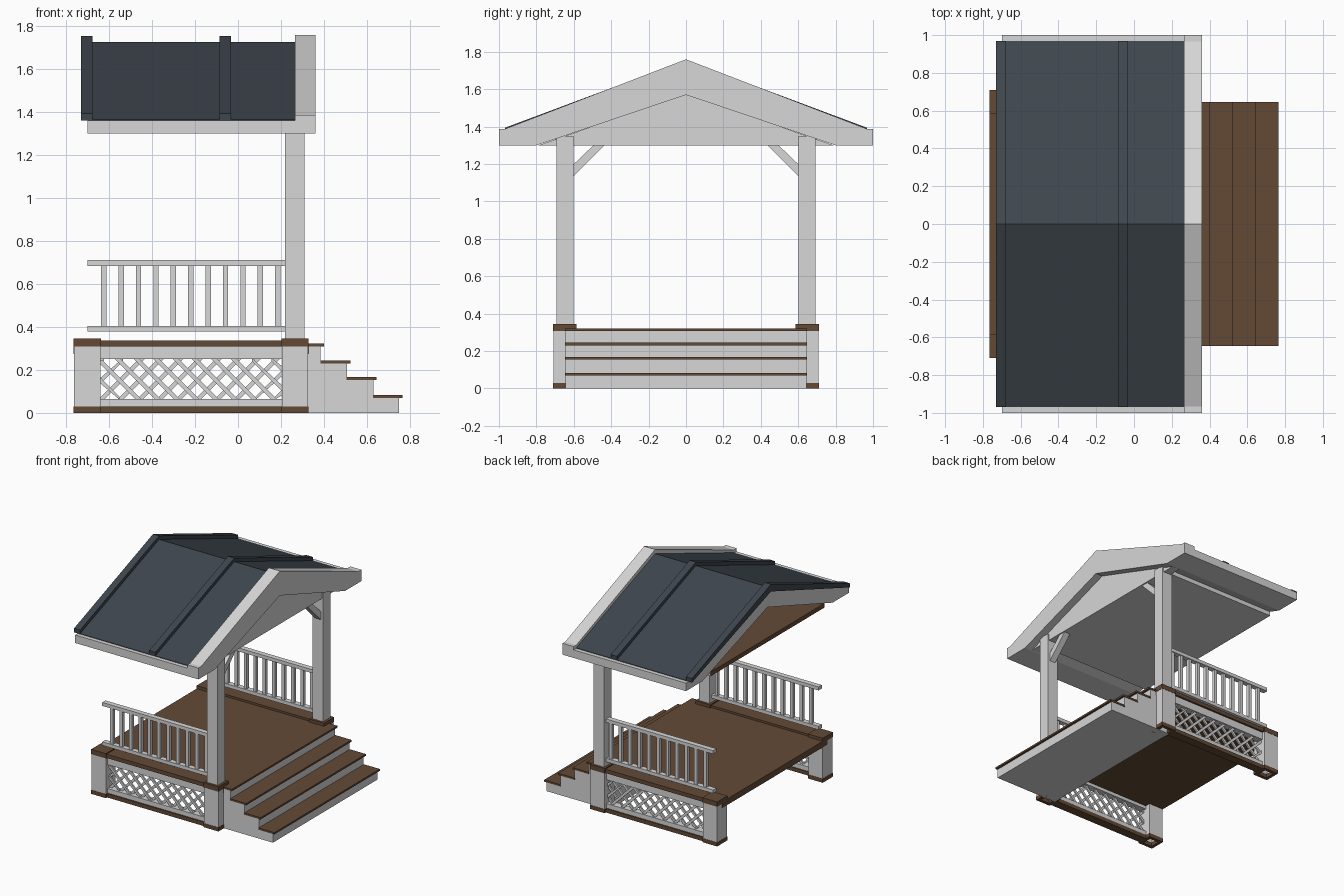
import bpy, bmesh

if "Cube" in bpy.data.objects:
    bpy.data.objects.remove(bpy.data.objects["Cube"])


def material(name, rgb):
    m = bpy.data.materials.new(name)
    m.diffuse_color = (*rgb, 1)
    m.use_nodes = True
    m.node_tree.nodes["Principled BSDF"].inputs["Base Color"].default_value = m.diffuse_color
    return m


GREY = material("pale_grey_paint", (0.68, 0.68, 0.68))
BROWN = material("brown_wood", (0.125, 0.068, 0.037))
SLATE = material("slate_roof", (0.048, 0.061, 0.074))


def finish(bm, name, *mats):
    bmesh.ops.recalc_face_normals(bm, faces=bm.faces[:])
    me = bpy.data.meshes.new(name)
    bm.to_mesh(me)
    bm.free()
    for m in mats:
        me.materials.append(m)
    ob = bpy.data.objects.new(name, me)
    bpy.context.collection.objects.link(ob)
    return ob


def add_prism(bm, pts, axis, lo, hi):
    """Extrude a closed profile along x (pts = y,z) or along y (pts = x,z)."""
    def at(p, d):
        return (d, p[0], p[1]) if axis == 'x' else (p[0], d, p[1])
    a = [bm.verts.new(at(p, lo)) for p in pts]
    b = [bm.verts.new(at(p, hi)) for p in pts]
    n = len(pts)
    bm.faces.new(a)
    bm.faces.new(b[::-1])
    for i in range(n):
        j = (i + 1) % n
        bm.faces.new((a[i], b[i], b[j], a[j]))


def prism(name, pts, axis, lo, hi, *mats):
    bm = bmesh.new()
    add_prism(bm, pts, axis, lo, hi)
    return finish(bm, name, *mats)


def add_box(bm, x, y, z):
    add_prism(bm, [(x[0], z[0]), (x[1], z[0]), (x[1], z[1]), (x[0], z[1])], 'y', *y)


def box(name, x, y, z, *mats):
    bm = bmesh.new()
    add_box(bm, x, y, z)
    return finish(bm, name, *mats)


def gable(inner_y, eave_z, outer):
    """Symmetric profile from the right half, listed from eave to ridge."""
    right = [(inner_y, eave_z)] + outer
    left = [(-y, z) for y, z in reversed(right) if y > 0]
    return right + left


# deck with its nosing over the stairs
box("deck", (-0.765, 0.33), (-0.645, 0.645), (0.275, 0.322), BROWN)

# stairs: solid stepped body and thin treads
steps = [(0.385, 0.308), (0.507, 0.231), (0.63, 0.154), (0.75, 0.07)]
profile = [(0.21, 0.0), (0.21, steps[0][1])]
for i, (x, z) in enumerate(steps):
    profile.append((x, z))
    profile.append((x, steps[i + 1][1] if i < 3 else 0.0))
prism("stairs", profile, 'y', -0.643, 0.643, GREY)
start = 0.30
for x, z in steps:
    box("stair_tread", (start, x + 0.016), (-0.647, 0.647), (z, z + 0.014), BROWN)
    start = x - 0.002

for side, s in (("front", -1), ("back", 1)):
    def ys(a, b):
        return (min(s * a, s * b), max(s * a, s * b))

    # corner piers, open underneath, with foot band and cap
    for x0, x1 in ((-0.765, -0.638), (0.202, 0.329)):
        pier = bmesh.new()
        add_box(pier, (x0 + .002, x1 - .002), ys(0.587, 0.708), (0.025, 0.31))
        bmesh.ops.delete(pier, geom=[f for f in pier.faces
                         if f.calc_center_median().z < 0.03], context='FACES')
        finish(pier, side + "_pier", GREY)
        foot = bmesh.new()
        add_box(foot, (x0, x1), ys(0.685, 0.71), (0, 0.03))
        add_box(foot, (x0, x1), ys(0.585, 0.61), (0, 0.03))
        add_box(foot, (x0, x0 + 0.025), ys(0.61, 0.685), (0, 0.03))
        add_box(foot, (x1 - 0.025, x1), ys(0.61, 0.685), (0, 0.03))
        finish(foot, side + "_pier_foot", BROWN)
        box(side + "_pier_cap", (x0, x1), ys(0.585, 0.71), (0.308, 0.346), BROWN)

    # skirt: base strip, boards, deck curb
    span = (-0.64, 0.204)
    box(side + "_skirt_base", span, ys(0.625, 0.695), (0, 0.03), BROWN)
    box(side + "_skirt_lower_board", span, ys(0.63, 0.685), (0.03, 0.065), GREY)
    box(side + "_skirt_upper_board", span, ys(0.63, 0.685), (0.25, 0.31), GREY)
    box(side + "_deck_curb", span, ys(0.597, 0.70), (0.308, 0.338), BROWN)

    # diagonal lattice, each slat clipped between the piers
    lattice = bmesh.new()
    zb, zt, lo, hi, w = 0.06, 0.255, -0.645, 0.21, 0.014
    for d, y in ((1, 0.648), (-1, 0.66)):
        for k in range(14):
            xs = -0.82 + k * 0.09 if d > 0 else -0.64 + k * 0.09
            xe = xs + d * (zt - zb)
            a, b = max(min(xs, xe), lo), min(max(xs, xe), hi)
            if b - a < 0.02:
                continue
            za, zc = zb + (a - xs) * d, zb + (b - xs) * d
            if abs(za - zc) > 0.15:
                q = [(a - w, za), (a + w, za), (b + w, zc), (b - w, zc)]
            else:
                q = [(a, za - w), (a, za + w), (b, zc + w), (b, zc - w)]
                q = [(px, min(max(pz, zb), zt)) for px, pz in q]
            add_prism(lattice, q, 'y', *ys(y, y + 0.012))
    finish(lattice, side + "_lattice", GREY)

    # railing
    box(side + "_top_rail", (-0.70, 0.225), ys(0.627, 0.667), (0.684, 0.711), GREY)
    box(side + "_bottom_rail", (-0.70, 0.225), ys(0.627, 0.667), (0.378, 0.405), GREY)
    balusters = bmesh.new()
    for k in range(11):
        x = -0.625 + k * 0.081
        add_box(balusters, (x - 0.0125, x + 0.0125), ys(0.635, 0.66), (0.40, 0.69))
    finish(balusters, side + "_balusters", GREY)

    # roof post and diagonal brace
    box(side + "_post", (0.22, 0.31), ys(0.602, 0.692), (0.34, 1.35), GREY)
    prism(side + "_brace", [(s * 0.61, 1.125), (s * 0.61, 1.19), (s * 0.49, 1.305),
                            (s * 0.43, 1.305)], 'x', 0.24, 0.29, GREY)

# front gable board and recessed gable panel
prism("gable_board", gable(0.80, 1.30, [(1, 1.30), (1, 1.388), (0.967, 1.388), (0, 1.76)])
      + [(0, 1.57)], 'x', 0.265, 0.36, GREY)
prism("gable_panel", [(-0.79, 1.30), (0.79, 1.30), (0, 1.575)], 'x', 0.235, 0.30, GREY)

# roof body with eaves
prism("roof_body", gable(0.80, 1.30, [(1, 1.30), (1, 1.362), (0.967, 1.362), (0, 1.715)])
      + [(0, 1.57)], 'x', -0.70, 0.27, GREY)

# flat ceiling: grey below and at the sides, brown on top and at its open end
ceiling = box("ceiling", (-0.70, 0.25), (-0.70, 0.70), (1.30, 1.333), GREY, BROWN)
for p in ceiling.data.polygons:
    if p.normal.z > 0.5 or p.normal.x < -0.5:
        p.material_index = 1


# roof covering and raised ribs
def roof_strip(name, x0, x1, rise):
    prism(name, gable(0.968, 1.362, [(0.968, 1.366 + rise), (0, 1.728 + rise)])
          + [(0, 1.70)], 'x', x0, x1, SLATE)


roof_strip("roof_covering", -0.71, 0.267, 0.0)
roof_strip("roof_end_rib", -0.73, -0.678, 0.028)
roof_strip("roof_middle_rib", -0.085, -0.032, 0.028)
